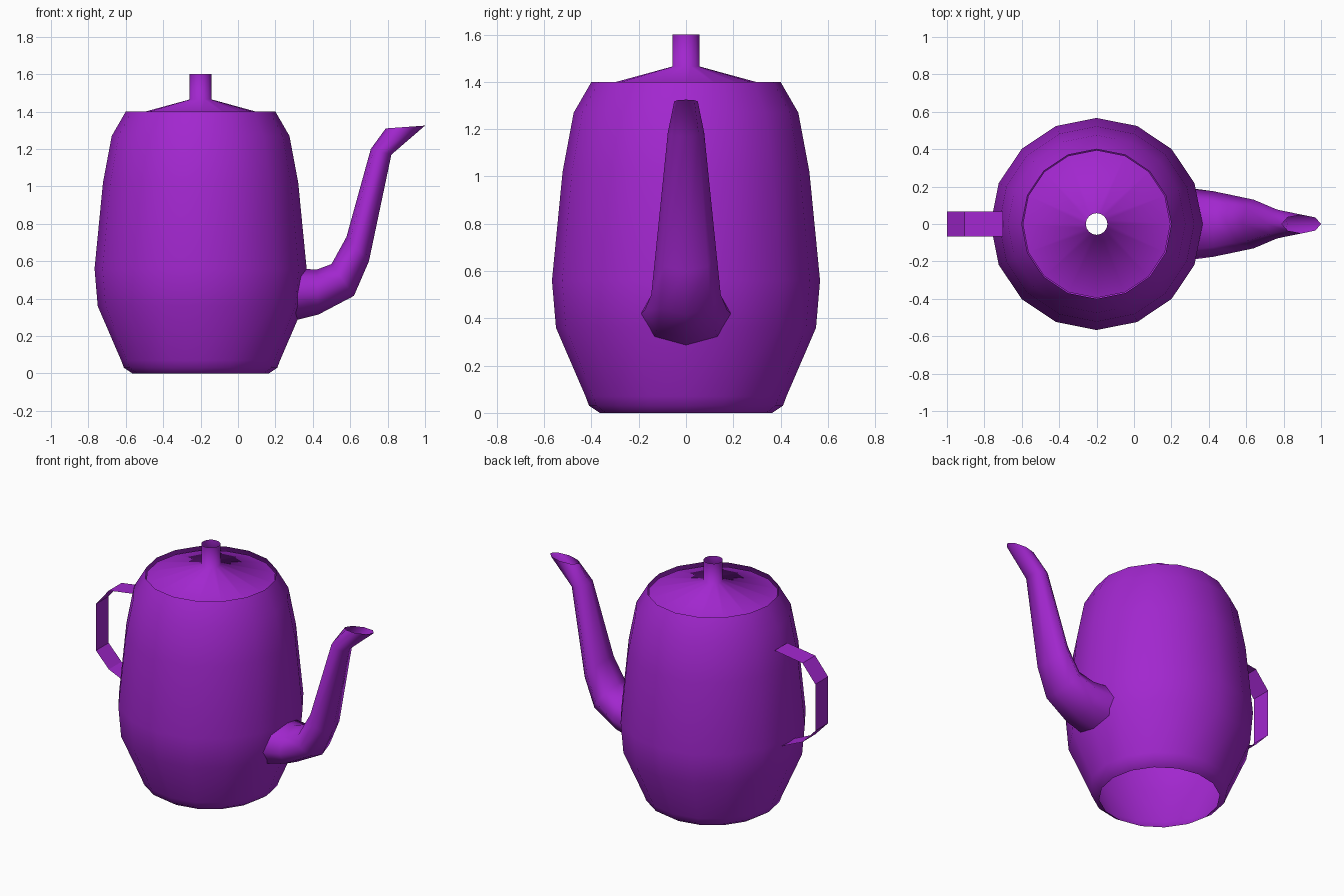
import bpy, bmesh
from math import cos, sin, tau
from mathutils import Vector

cube = bpy.data.objects.get("Cube")
if cube:
    bpy.data.objects.remove(cube, do_unlink=True)

purple = bpy.data.materials.new("purple_enamel")
purple.use_nodes = True
colour = (0.36, 0.02, 0.62, 1)
purple.diffuse_color = colour
purple.node_tree.nodes["Principled BSDF"].inputs["Base Color"].default_value = colour

AXIS_X = -0.2  # the pot stands off centre to leave room for the spout


def loft(name, rows, closed=True, smooth=True):
    """Skin a surface through rows of points with equal counts."""
    bm = bmesh.new()
    grid = [[bm.verts.new(p) for p in row] for row in rows]
    count = len(grid[0])
    for low, high in zip(grid, grid[1:]):
        for i in range(count if closed else count - 1):
            j = (i + 1) % count
            bm.faces.new((low[i], low[j], high[j], high[i]))
    for face in bm.faces:
        face.smooth = smooth
    mesh = bpy.data.meshes.new(name)
    bm.to_mesh(mesh)
    bm.free()
    mesh.materials.append(purple)
    obj = bpy.data.objects.new(name, mesh)
    bpy.context.collection.objects.link(obj)
    return obj


def lathe(name, profile, sides=16):
    """Turn a (radius, height) profile around the pot's axis."""
    angles = [tau * i / sides for i in range(sides)]
    return loft(name, [[(AXIS_X + r * cos(a), r * sin(a), z) for a in angles]
                       for r, z in profile])


# Open-bottomed body
lathe("pot_body", [(0.365, 0), (0.41, 0.03), (0.425, 0.07), (0.55, 0.36),
                   (0.567, 0.56), (0.522, 1.02), (0.475, 1.27), (0.4, 1.4)])

# Conical lid rising into a hollow knob
lathe("lid_and_knob", [(0.395, 1.373), (0.058, 1.465), (0.058, 1.6)])

# Spout: upper point, lower point and half width of each oval ring
spout_rings = [((0.34, 0.56), (0.29, 0.28), 0.19),
               ((0.42, 0.555), (0.43, 0.315), 0.175),
               ((0.50, 0.585), (0.62, 0.415), 0.147),
               ((0.58, 0.73), (0.70, 0.60), 0.13),
               ((0.71, 1.20), (0.82, 1.17), 0.077),
               ((0.79, 1.31), (1.0, 1.325), 0.05)]
rows = []
for (tx, tz), (bx, bz), width in spout_rings:
    top, bottom = Vector((tx, 0, tz)), Vector((bx, 0, bz))
    centre, up = (top + bottom) / 2, (top - bottom) / 2
    side = Vector((0, -width, 0))
    rows.append([centre + up * cos(tau * i / 8) + side * sin(tau * i / 8)
                 for i in range(8)])
loft("spout", rows)

# Thin flat strap handle
strap = [(-0.7, 1.155), (-0.905, 1.125), (-1, 1.01), (-1, 0.7),
         (-0.905, 0.6), (-0.7, 0.51)]
loft("strap_handle", [[(x, y, z) for y in (-0.067, 0.067)] for x, z in strap],
     closed=False, smooth=False)
